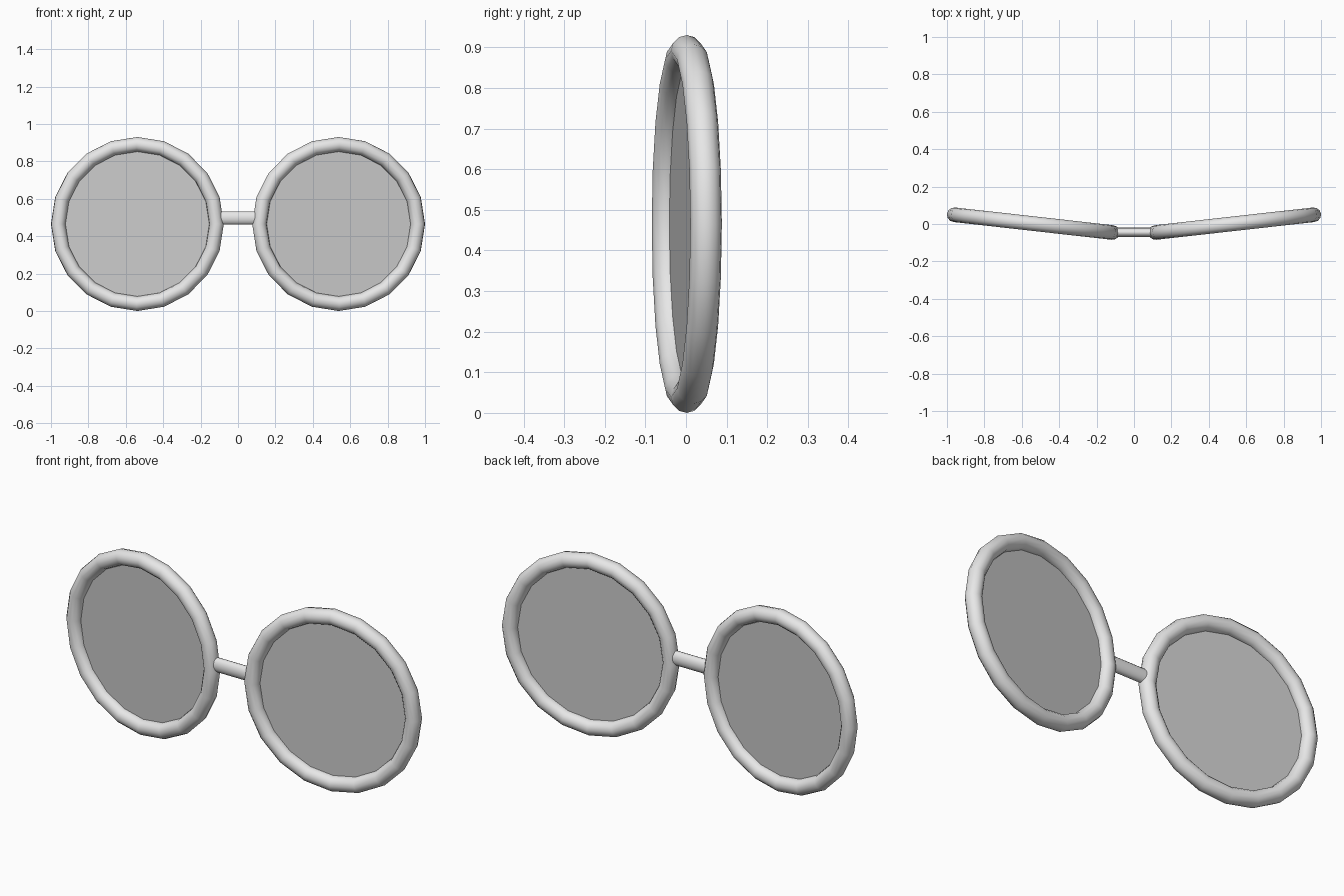
import bpy, math
from mathutils import Matrix

if "Cube" in bpy.data.objects:
    bpy.data.objects.remove(bpy.data.objects["Cube"])

SEGMENTS = 20
TILT = math.radians(6.4)


def material(name, grey, alpha=1.0):
    m = bpy.data.materials.new(name)
    m.diffuse_color = (grey, grey, grey, alpha)
    m.use_nodes = True
    m.node_tree.nodes["Principled BSDF"].inputs["Base Color"].default_value = m.diffuse_color
    return m


frame_mat = material("pale grey frame", 0.8)
lens_mat = material("clear grey lens", 0.6, 0.65)


def finish(name, mat, smooth=True):
    ob = bpy.context.object
    ob.name = name
    ob.data.materials.append(mat)
    if smooth:
        bpy.ops.object.shade_smooth_by_angle(angle=math.radians(50))
    return ob


# Each rim and lens lies in a vertical plane swept back toward its outer side
for side, label in ((-1, "left"), (1, "right")):
    place = (Matrix.Translation((side * 0.538, 0.002, 0.465))
             @ Matrix.Rotation(side * TILT, 4, 'Z')
             @ Matrix.Rotation(math.pi / 2, 4, 'X'))

    # Round rim
    bpy.ops.mesh.primitive_torus_add(major_segments=SEGMENTS, minor_segments=12,
                                     major_radius=0.426, minor_radius=0.039)
    finish(label + "_rim", frame_mat).matrix_world = place

    # Flat lens, edge hidden inside the rim
    bpy.ops.mesh.primitive_circle_add(vertices=SEGMENTS, radius=0.42, fill_type='NGON')
    finish(label + "_lens", lens_mat, False).matrix_world = place

# Oval bar joining the rims
bpy.ops.mesh.primitive_cylinder_add(vertices=16, radius=1, depth=0.21)
bridge = finish("bridge", frame_mat)
bridge.matrix_world = (Matrix.Translation((0, -0.045, 0.497))
                       @ Matrix.Rotation(math.pi / 2, 4, 'Y')
                       @ Matrix.Diagonal((0.036, 0.025, 1, 1)))
